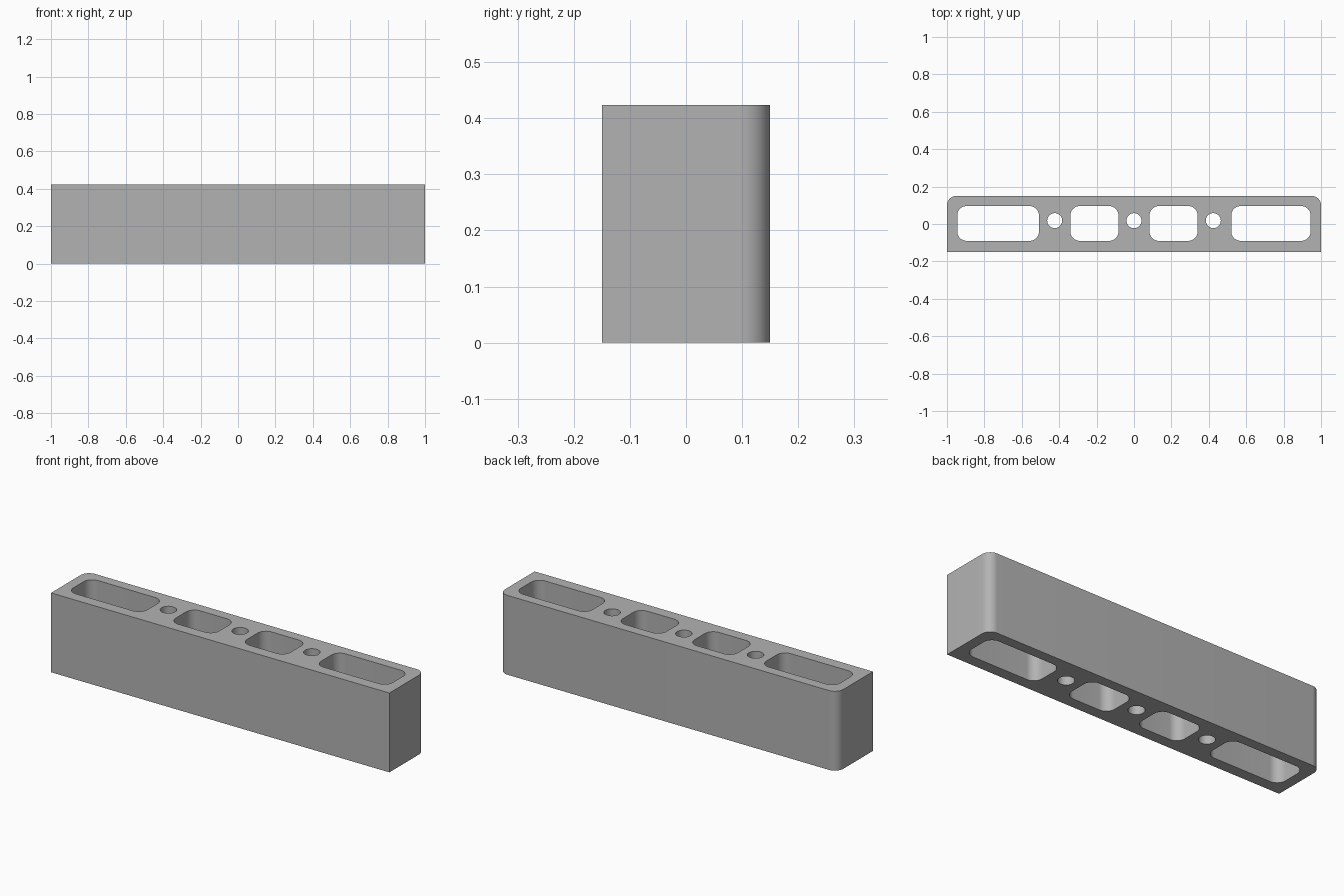
import bpy
import bmesh
from math import cos, sin, pi, radians

cube = bpy.data.objects.get("Cube")
if cube:
    bpy.data.objects.remove(cube, do_unlink=True)

HEIGHT = 0.424
HALF_DEPTH = 0.15
CORNER = 0.05

grey = bpy.data.materials.new("plain grey")
grey.use_nodes = True
colour = (0.45, 0.45, 0.45, 1)
grey.diffuse_color = colour
grey.node_tree.nodes["Principled BSDF"].inputs["Base Color"].default_value = colour


def arc(cx, cy, r, start, sweep, steps):
    return [(cx + r * cos(start + sweep * i / steps),
             cy + r * sin(start + sweep * i / steps)) for i in range(steps + 1)]


def rounded_outline(x0, x1, y0, y1, r, front_round=True):
    """Counter-clockwise rectangle with rounded back and optional front corners."""
    pts = arc(x1 - r, y1 - r, r, 0, pi / 2, 12)
    pts += arc(x0 + r, y1 - r, r, pi / 2, pi / 2, 12)
    if front_round:
        pts += arc(x0 + r, y0 + r, r, pi, pi / 2, 12)
        pts += arc(x1 - r, y0 + r, r, 1.5 * pi, pi / 2, 12)
    else:
        pts += [(x0, y0), (x1, y0)]
    return pts


# Body outline, four windows and three bolt holes
loops = [rounded_outline(-1, 1, -HALF_DEPTH, HALF_DEPTH, CORNER, False)]
for x0, x1 in ((-0.945, -0.508), (-0.34, -0.083), (0.083, 0.34), (0.52, 0.944)):
    loops.append(rounded_outline(x0, x1, -0.09, 0.096, CORNER))
for x in (-0.424, 0, 0.424):
    loops.append(arc(x, 0.018, 0.04, 0, 2 * pi, 40)[:-1])

# Fill the profile around its openings and extrude it upward
bm = bmesh.new()
edges = []
for loop in loops:
    verts = [bm.verts.new((x, y, 0)) for x, y in loop]
    edges += [bm.edges.new((a, b)) for a, b in zip(verts, verts[1:] + verts[:1])]
bmesh.ops.triangle_fill(bm, use_beauty=True, use_dissolve=False, edges=edges)
base = bm.faces[:]
top = bmesh.ops.extrude_face_region(bm, geom=base, use_keep_orig=True)["geom"]
bmesh.ops.translate(bm, vec=(0, 0, HEIGHT),
                    verts=[g for g in top if isinstance(g, bmesh.types.BMVert)])
bmesh.ops.recalc_face_normals(bm, faces=bm.faces[:])

mesh = bpy.data.meshes.new("spacer_block")
bm.to_mesh(mesh)
bm.free()
mesh.materials.append(grey)
block = bpy.data.objects.new("spacer_block", mesh)
bpy.context.collection.objects.link(block)

# Smooth rounded walls, crisp rims
bpy.ops.object.select_all(action="DESELECT")
block.select_set(True)
bpy.context.view_layer.objects.active = block
bpy.ops.object.shade_smooth_by_angle(angle=radians(30))
